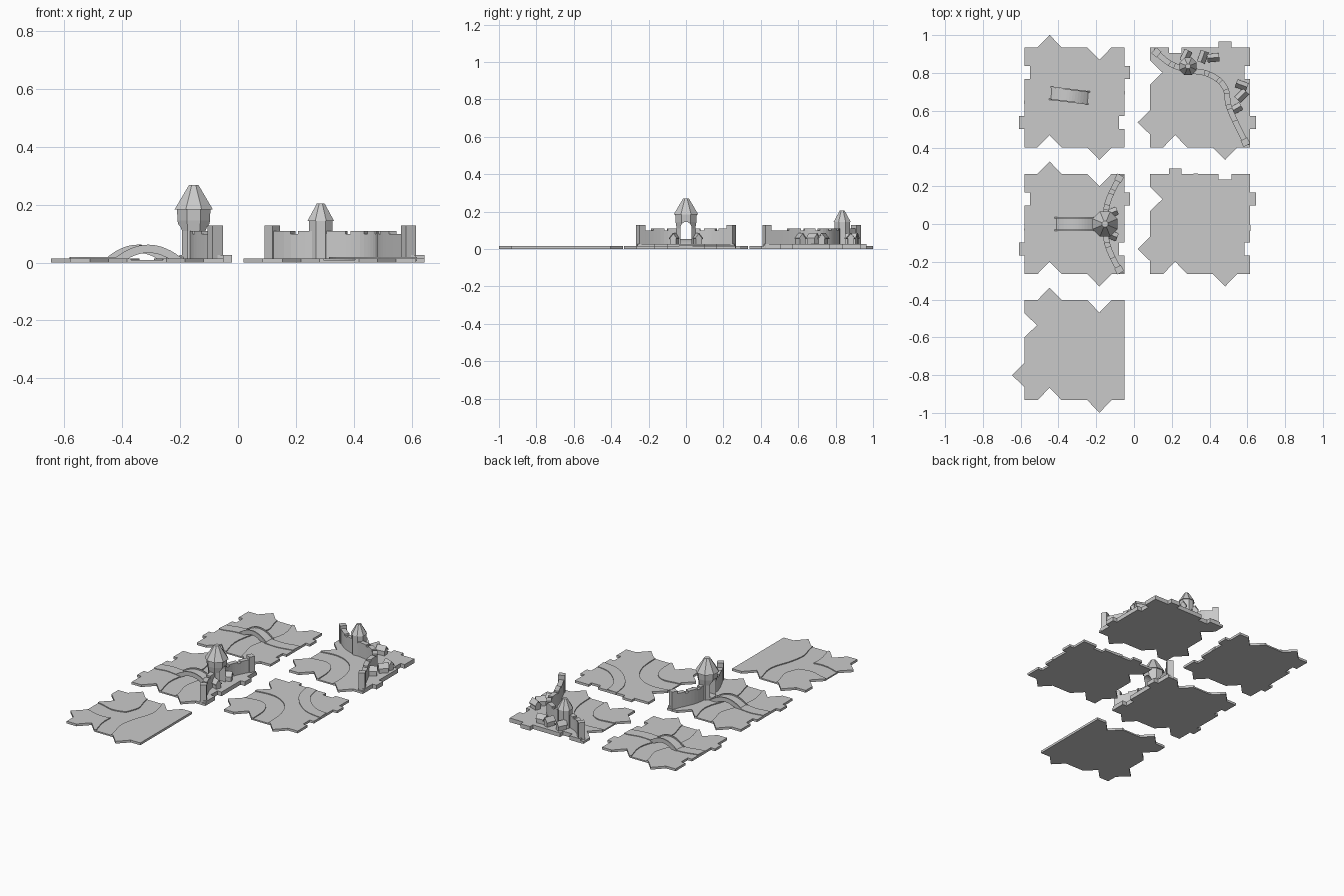
import bpy, bmesh, math
from mathutils import Vector, Matrix

cube = bpy.data.objects.get("Cube")
if cube:
    bpy.data.objects.remove(cube, do_unlink=True)

stone = bpy.data.materials.new("plain grey")
stone.use_nodes = True
grey = (0.59, 0.59, 0.59, 1)
stone.diffuse_color = grey
stone.node_tree.nodes["Principled BSDF"].inputs["Base Color"].default_value = grey

WATER, LAND, ROAD, CASTLE = 0.009, 0.015, 0.019, 0.027
HALF = 0.265


def finish(bm, name, at=(0, 0, 0), turn=0):
    bmesh.ops.recalc_face_normals(bm, faces=bm.faces)
    mesh = bpy.data.meshes.new(name)
    bm.to_mesh(mesh)
    bm.free()
    mesh.materials.append(stone)
    obj = bpy.data.objects.new(name, mesh)
    obj.location = at
    obj.rotation_euler.z = math.radians(turn)
    bpy.context.collection.objects.link(obj)
    return obj


def prism(name, outline, low, high, at=(0, 0, 0), turn=0, upright=False):
    """Extrude a 2D outline along z, or along x when upright."""
    bm = bmesh.new()
    place = (lambda p, h: (h, p[0], p[1])) if upright else (lambda p, h: (p[0], p[1], h))
    rings = [[bm.verts.new(place(p, h)) for p in outline] for h in (low, high)]
    for ring in rings:
        bm.faces.new(ring)
    for i in range(len(outline)):
        bm.faces.new((rings[0][i - 1], rings[0][i], rings[1][i], rings[1][i - 1]))
    return finish(bm, name, at, turn)


def lathe(name, profile, at, sides=8):
    """Faceted column with one flat side facing the front; radii reach the flats."""
    bm = bmesh.new()
    scale = 1 / math.cos(math.pi / sides)
    angles = [math.tau * (i + 0.5) / sides for i in range(sides)]
    rings = [[bm.verts.new((r * scale * math.cos(a), r * scale * math.sin(a), z)) for a in angles]
             for r, z in profile]
    for a, b in zip(rings, rings[1:]):
        for i in range(sides):
            bm.faces.new((a[i - 1], a[i], b[i], b[i - 1]))
    bm.faces.new(rings[0])
    bm.faces.new(rings[-1])
    return finish(bm, name, at)


def boolean(obj, other, operation):
    mod = obj.modifiers.new(operation.lower(), "BOOLEAN")
    mod.operation, mod.object, mod.solver = operation, other, "EXACT"
    other.hide_render = True
    other.hide_set(True)


def smooth_path(points, steps=4):
    """Pass a Catmull-Rom curve through the points."""
    p = [Vector(q) for q in points]
    p = [2 * p[0] - p[1]] + p + [2 * p[-1] - p[-2]]
    out = []
    for a, b, c, d in zip(p, p[1:], p[2:], p[3:]):
        for k in range(steps):
            t = k / steps
            out.append(b + (c - a) * t / 2 + (a * 2 - b * 5 + c * 4 - d) * t * t / 2
                       + (b * 3 - a - c * 3 + d) * t ** 3 / 2)
    return out + [p[-2]]


def ribbon(path, half):
    """Outline of a band of even width around a path."""
    left, right = [], []
    for i, p in enumerate(path):
        d = (path[min(i + 1, len(path) - 1)] - path[max(i - 1, 0)]).normalized()
        n = Vector((-d.y, d.x)) * half
        left.append(p + n)
        right.append(p - n)
    return left + right[::-1]


# Edges run bottom, right, top, left; each has a tab (1) or notch (-1) first, then the opposite.
def tile_outline(edges):
    pts = []
    for k, (shape, first) in enumerate(edges):
        side = [(-HALF, -HALF)]
        for sign, off in ((first, -0.132), (-first, 0.132)):
            if shape == "point":
                side += [(off - 0.064, -HALF), (off, -HALF - sign * 0.066), (off + 0.064, -HALF)]
            elif shape == "square":
                d = -HALF - sign * 0.03
                side += [(off - 0.034, -HALF), (off - 0.034, d), (off + 0.034, d), (off + 0.034, -HALF)]
        turn = Matrix.Rotation(k * math.pi / 2, 2)
        pts += [turn @ Vector(p) for p in side]
    return pts


river_edge, square_edge, swapped_edge = ("point", -1), ("square", -1), ("square", 1)
plain_edge = ("plain", 1)
cross_edges = (river_edge, square_edge, river_edge, square_edge)
straight = [(0, 0.36), (0, 0.26), (0.03, 0.13), (-0.01, 0), (-0.03, -0.13), (0, -0.26), (0, -0.36)]
bend = [(-0.36, 0), (-0.26, 0), (-0.15, 0.01), (-0.06, -0.035), (-0.01, -0.13), (0, -0.26), (0, -0.36)]
branch = [(-0.36, 0), (-0.26, 0), (-0.14, -0.03), (0, 0)]

# name, centre, edges, rivers, roads
tiles = [
    ("bridge_tile", (-0.315, 0.67), cross_edges, [straight],
     [[(-HALF, 0), (-0.24, 0), (-0.18, 0.015), (-0.12, 0.02)],
      [(0.07, -0.01), (0.16, -0.015), (0.24, 0), (HALF, 0)]]),
    ("gate_tile", (-0.315, 0.0), cross_edges, [straight],
     [[(-HALF, 0), (-0.24, 0), (-0.18, 0.01), (-0.09, 0)], [(0.1, 0), (0.14, 0), (0.18, 0)]]),
    ("town_tile", (0.35, 0.67), (river_edge, swapped_edge, swapped_edge, river_edge), [bend], []),
    ("road_tile", (0.35, 0.0), (river_edge, square_edge, square_edge, river_edge), [bend],
     [[(0, HALF), (0, 0.24), (0.02, 0.16), (0.08, 0.08), (0.16, 0.02), (0.24, 0), (HALF, 0)]]),
    ("river_fork_tile", (-0.315, -0.668), (river_edge, plain_edge, river_edge, river_edge),
     [straight, branch], []),
]
outlines = {}
for name, (x, y), edges, rivers, roads in tiles:
    at = (x, y, 0)
    outlines[name] = tile_outline(edges)
    land = prism(name, outlines[name], 0, LAND, at)
    for path in rivers:
        cutter = prism("river_cutter", ribbon(smooth_path(path), 0.055), WATER, 0.05, at)
        boolean(land, cutter, "DIFFERENCE")
    for path in roads:
        prism("road", ribbon(smooth_path(path), 0.035), 0.005, ROAD, at)

# Arched passage for the gate tower and its wall
arch = [(-0.03, CASTLE), (0.03, CASTLE)] + [
    (0.03 * math.cos(math.pi * i / 8), 0.112 + 0.033 * math.sin(math.pi * i / 8)) for i in range(9)]
passage = prism("passage_cutter", arch, -0.25, -0.06, upright=True)


# Castle ground behind each curved wall, with battlements and end posts
def castle_side(tile, centre, path, corners):
    path = smooth_path(path)
    ground = prism("castle_ground", outlines[tile], 0.004, CASTLE, (*centre, 0))
    area = prism("castle_ground_limit", path + [Vector(c) for c in corners], -0.02, 0.06)
    boolean(ground, area, "INTERSECT")
    parts = [prism("wall", ribbon(path, 0.015), 0.004, 0.099)]
    for i in range(1, len(path) - 4, 4):
        parts.append(prism("battlement", ribbon(path[i:i + 4], 0.015), 0.098, 0.109))
    for a, b in ((path[0], path[1]), (path[-1], path[-2])):
        d = (b - a).normalized()
        prism("wall_end_post", ribbon([a, a + d * 0.036], 0.02), 0.004, 0.128)
    return parts


gate_walls = castle_side("gate_tile", (-0.315, 0),
                         [(-0.07, 0.258), (-0.112, 0.18), (-0.143, 0.1), (-0.153, 0),
                          (-0.143, -0.1), (-0.112, -0.18), (-0.07, -0.258)],
                         [(0, -0.258), (0, 0.258)])
castle_side("town_tile", (0.35, 0.67),
            [(0.105, 0.92), (0.19, 0.85), (0.285, 0.815), (0.375, 0.80), (0.445, 0.765),
             (0.487, 0.71), (0.50, 0.63), (0.535, 0.545), (0.598, 0.417)],
            [(0.7, 0.417), (0.7, 1.02), (0.105, 1.02)])

# Towers with faceted roofs
gate_spot, town_spot = (-0.153, 0, 0), (0.286, 0.835, 0)
gate = lathe("gate_tower", [(0.05, 0.004), (0.05, 0.11), (0.056, 0.145), (0.058, 0.19)], gate_spot)
lathe("gate_tower_roof", [(0.066, 0.184), (0.016, 0.269)], gate_spot)
lathe("town_tower", [(0.041, 0.004), (0.041, 0.15)], town_spot)
lathe("town_tower_roof", [(0.046, 0.144), (0.013, 0.205)], town_spot)
for part in [gate] + gate_walls:
    boolean(part, passage, "DIFFERENCE")


# Gabled houses
def house(x, y, turn, length=0.055):
    gable = [(-0.017, 0.02), (0.017, 0.02), (0.017, 0.058), (0, 0.08), (-0.017, 0.058)]
    prism("house", gable, -length / 2, length / 2, (x, y, 0), turn, upright=True)
    for s in (-1, 1):
        slope = [(s * 0.022, 0.052), (0, 0.08), (0, 0.086), (s * 0.022, 0.058)]
        prism("house_roof", slope, -length / 2 - 0.004, length / 2 + 0.004, (x, y, 0), turn, upright=True)


for spot in ((0.275, 0.89, 65), (0.365, 0.885, 70), (0.42, 0.88, 5), (0.57, 0.735, -20),
             (0.57, 0.68, 45), (0.54, 0.61, 30), (-0.118, 0.06, 20), (-0.118, -0.06, -20)):
    house(*spot)


# Arched bridges with side rails
def bridge(x, y, turn, length):
    bm = bmesh.new()
    n = 14
    out, rail = 0.036, 0.007
    rows = []
    for i in range(n + 1):
        t = i / n * 2 - 1
        top = 0.012 + 0.042 * (1 - t * t)
        under = max(0.004, 0.034 - 0.05 * t * t)
        half = [(out, under), (out, top + 0.008), (out - rail, top + 0.008), (out - rail, top)]
        section = half + [(-w, z) for w, z in reversed(half)]
        rows.append([bm.verts.new((t * length / 2, *p)) for p in section])
    for a, b in zip(rows, rows[1:]):
        for k in range(len(a)):
            bm.faces.new((a[k - 1], a[k], b[k], b[k - 1]))
    bm.faces.new(rows[0])
    bm.faces.new(rows[-1])
    finish(bm, "bridge", (x, y, 0), turn)


bridge(-0.342, 0.68, -7, 0.21)
bridge(-0.31, 0, 0, 0.22)
